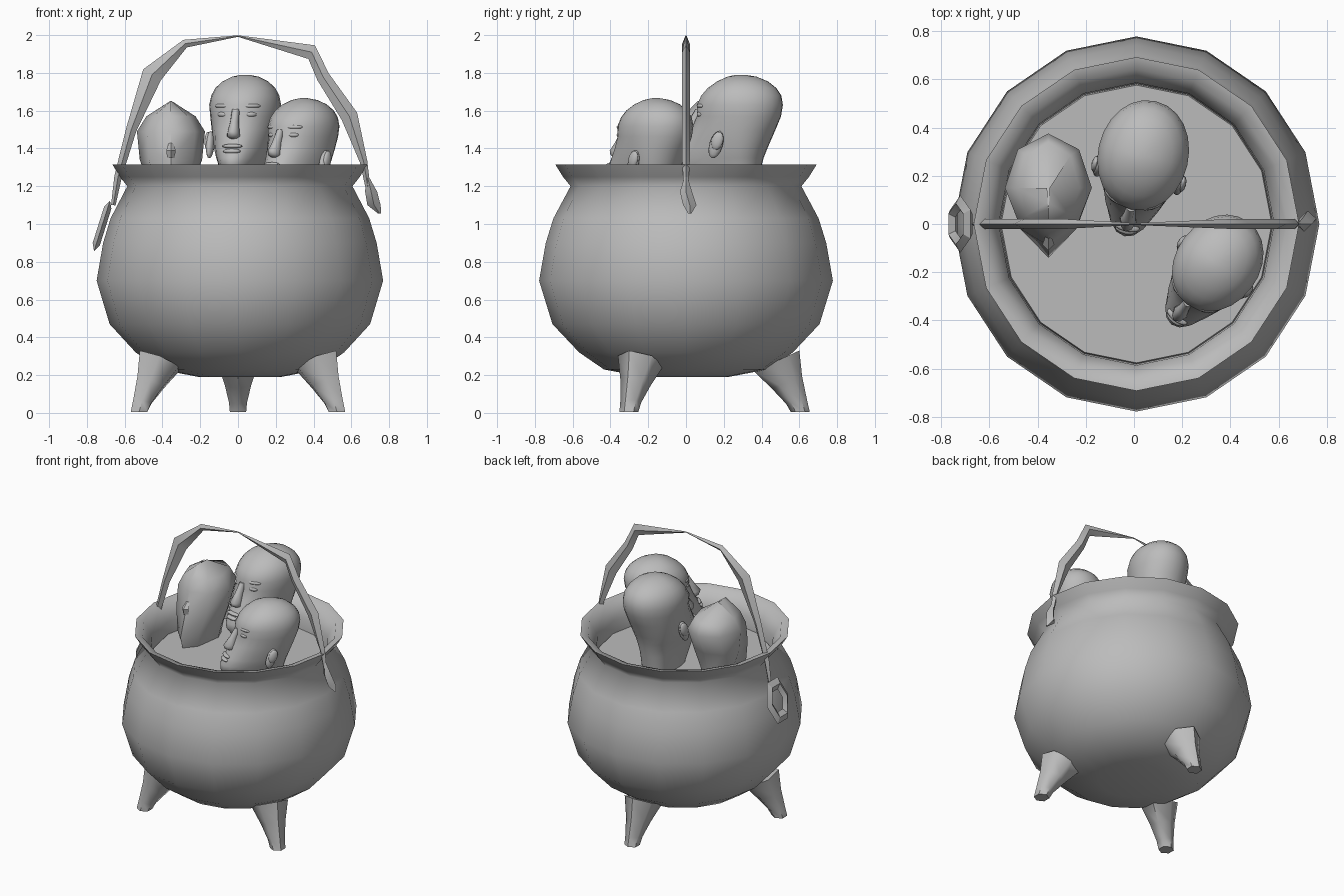
import bpy, bmesh
from math import sin, cos, pi, radians, copysign
from mathutils import Vector, Matrix

cube = bpy.data.objects.get("Cube")
if cube:
    bpy.data.objects.remove(cube, do_unlink=True)

grey = bpy.data.materials.new("plain_grey")
grey.use_nodes = True
grey.diffuse_color = (0.5, 0.5, 0.5, 1)
for node in grey.node_tree.nodes:
    if node.type == 'BSDF_PRINCIPLED':
        node.inputs["Base Color"].default_value = grey.diffuse_color


def finish(name, bm, matrix=None, angle=60):
    """Turn a bmesh into a smooth-shaded grey object."""
    bmesh.ops.recalc_face_normals(bm, faces=bm.faces)
    mesh = bpy.data.meshes.new(name)
    bm.to_mesh(mesh)
    bm.free()
    if matrix:
        mesh.transform(matrix)
    mesh.materials.append(grey)
    obj = bpy.data.objects.new(name, mesh)
    bpy.context.collection.objects.link(obj)
    bpy.ops.object.select_all(action='DESELECT')
    obj.select_set(True)
    bpy.context.view_layer.objects.active = obj
    bpy.ops.object.shade_smooth_by_angle(angle=radians(angle))


def loft(name, rings, matrix=None, angle=60):
    """Skin a list of equal-sized point rings and cap both ends."""
    bm = bmesh.new()
    loops = [[bm.verts.new(p) for p in ring] for ring in rings]
    n = len(loops[0])
    for a, b in zip(loops, loops[1:]):
        for i in range(n):
            j = (i + 1) % n
            bm.faces.new((a[i], a[j], b[j], b[i]))
    bm.faces.new(loops[0])
    bm.faces.new(loops[-1])
    finish(name, bm, matrix, angle)


def blob(name, pos, size, matrix, tilt=0, turn=0):
    """Small stretched sphere for facial details."""
    bm = bmesh.new()
    bmesh.ops.create_uvsphere(bm, u_segments=12, v_segments=8, radius=1)
    local = (Matrix.Translation(pos) @ Matrix.Rotation(turn, 4, 'Z')
             @ Matrix.Rotation(tilt, 4, 'X') @ Matrix.Diagonal((*size, 1)))
    finish(name, bm, matrix @ local)


# Cauldron: belly, neck, flared rim and inner lip
SIDES = 16
pot_profile = [(.22, .19), (.43, .23), (.56, .32), (.70, .47), (.77, .70),
               (.735, .90), (.695, 1.03), (.605, 1.20), (.645, 1.25), (.685, 1.315),
               (.635, 1.305), (.58, 1.20), (.575, 1.10)]


def round_ring(r, z):
    return [Vector((r * .985 * cos(2 * pi * i / SIDES) + .01,
                    r * 1.01 * sin(2 * pi * i / SIDES), z)) for i in range(SIDES)]


# The last cap of the loft closes the inside as the broth surface
loft("cauldron", [round_ring(r, z) for r, z in pot_profile + [(.57, 1.12)]], angle=75)

# Three stout splayed legs, their tops following the belly
leg_path = [(.48, .275, .12), (.535, .16, .08), (.585, .06, .055), (.605, .005, .05)]
for side, turn in (("back", 90), ("front_right", 210), ("front_left", -30)):
    rings = [[Vector((x + r * cos(pi * i / 3), r * sin(pi * i / 3),
                      z + z * .2 * cos(pi * i / 3)))
              for i in range(6)] for x, z, r in leg_path]
    loft(side + "_leg", rings, Matrix.Rotation(radians(turn), 4, 'Z'))

# Bail handle: flattened bar that pinches at the top and at both ends
handle_path = [(-.66, 1.10, .012), (-.635, 1.25, .02), (-.565, 1.5, .028), (-.455, 1.79, .055),
               (-.28, 1.955, .022), (0, 1.995, .004), (.39, 1.91, .04), (.45, 1.78, .035),
               (.59, 1.57, .045), (.665, 1.33, .02), (.69, 1.18, .012)]
rings = []
for k, (x, z, w) in enumerate(handle_path):
    a = handle_path[max(k - 1, 0)]
    b = handle_path[min(k + 1, len(handle_path) - 1)]
    t = Vector((b[0] - a[0], 0, b[1] - a[1])).normalized()
    side = Vector((-t.z, 0, t.x)) * w
    flat = Vector((0, min(.02, w), 0))
    c = Vector((x, 0, z))
    rings.append([c + side, c + flat, c - side, c - flat])
loft("handle", rings, angle=40)

# Diamond ring hanging at one end of the handle
down = Vector((-.30, 0, -.95)).normalized()
out = Vector((-.95, 0, .30))
centre = Vector((-.72, 0, .99))
bm = bmesh.new()
rows = []
for i in range(6):
    d = Vector((0, .95 * cos(pi * i / 3), 0)) + down * sin(pi * i / 3) * 1.3
    rows.append([bm.verts.new(centre + p) for p in
                 (d * .125, d * .09 + out * .02, d * .06, d * .09 - out * .02)])
for i in range(6):
    a, b = rows[i], rows[(i + 1) % 6]
    for j in range(4):
        k = (j + 1) % 4
        bm.faces.new((a[j], a[k], b[k], b[j]))
finish("ring_hook", bm, angle=30)

# Small bent hook at the other end
hook = [(.685, 0, 1.25, .008), (.705, 0, 1.17, .032), (.72, .02, 1.10, .035), (.75, .02, 1.055, .008)]
loft("small_hook", [[Vector((x + w, y, z)), Vector((x, y + w, z)), Vector((x - w, y, z)),
                     Vector((x, y - w, z))] for x, y, z, w in hook], angle=30)


# Heads: stacked sections given as height, front depth, back depth, half width
def head_rings(sections, n, box):
    rings = []
    for z, front, back, half in sections:
        ring = []
        for i in range(n):
            c, s = cos(2 * pi * i / n), sin(2 * pi * i / n)
            x = half * copysign(abs(c) ** box, c)
            ring.append(Vector((x, s * back if s > 0 else -s * front, z)))
        rings.append(ring)
    return rings


skull = [(1.10, -.23, .08, .09), (1.25, -.30, .10, .105), (1.31, -.345, .115, .12),
         (1.35, -.345, .125, .135), (1.40, -.315, .145, .152), (1.50, -.26, .19, .172),
         (1.57, -.23, .22, .182), (1.63, -.23, .23, .188), (1.68, -.205, .222, .178),
         (1.72, -.17, .195, .157), (1.755, -.12, .15, .12), (1.78, -.065, .09, .07),
         (1.79, -.02, .03, .02)]
rough_skull = [(1.10, -.26, .10, .09), (1.20, -.29, .11, .115), (1.34, -.24, .15, .165),
               (1.49, -.19, .225, .18), (1.57, -.165, .19, .13), (1.65, -.09, -.08, .005)]


def detailed_head(name, matrix, ear_y):
    loft(name, head_rings(skull, 24, .96), matrix)
    # Nose: bridge widening into the tip
    nose = [(1.61, -.22, .02, .02), (1.54, -.25, .024, .035), (1.49, -.275, .032, .05),
            (1.465, -.275, .036, .04), (1.45, -.27, .02, .015)]
    loft(name + "_nose", [[Vector((w * cos(pi * i / 4), y + d * sin(pi * i / 4), z))
                           for i in range(8)] for z, y, w, d in nose], matrix)
    blob(name + "_upper_lip", (0, -.302, 1.412), (.055, .022, .012), matrix)
    blob(name + "_lower_lip", (0, -.312, 1.385), (.048, .024, .014), matrix)
    for side, s in (("left", 1), ("right", -1)):
        blob(f"{name}_{side}_eye", (s * .075, -.194, 1.58), (.034, .022, .016), matrix, 0, s * .45)
        blob(f"{name}_{side}_brow", (s * .075, -.192, 1.625), (.055, .022, .014), matrix, 0, s * .45)
        blob(f"{name}_{side}_ear", (s * .17, ear_y, 1.42), (.022, .036, .075), matrix, -.3)
        blob(f"{name}_{side}_ear_rim", (s * .185, ear_y + .01, 1.44), (.016, .032, .05), matrix, -.3)


detailed_head("middle_head", Matrix.Translation((.038, .285, 0))
              @ Matrix.Rotation(radians(-13), 4, 'Z'), -.09)
detailed_head("turned_head", Matrix.Translation((.347, -.162, .01))
              @ Matrix.Rotation(radians(-37), 4, 'Z') @ Matrix.Scale(.925, 4), -.03)

# Simple low-sided head
place = Matrix.Translation((-.355, .15, 0))
loft("simple_head", head_rings(rough_skull, 8, 1), place, angle=50)
simple_nose = [(1.44, -.19, .008), (1.39, -.235, .025), (1.35, -.23, .02)]
loft("simple_head_nose", [[Vector((w * cos(pi * i / 2), y + w * sin(pi * i / 2), z))
                           for i in range(4)] for z, y, w in simple_nose], place, angle=30)
